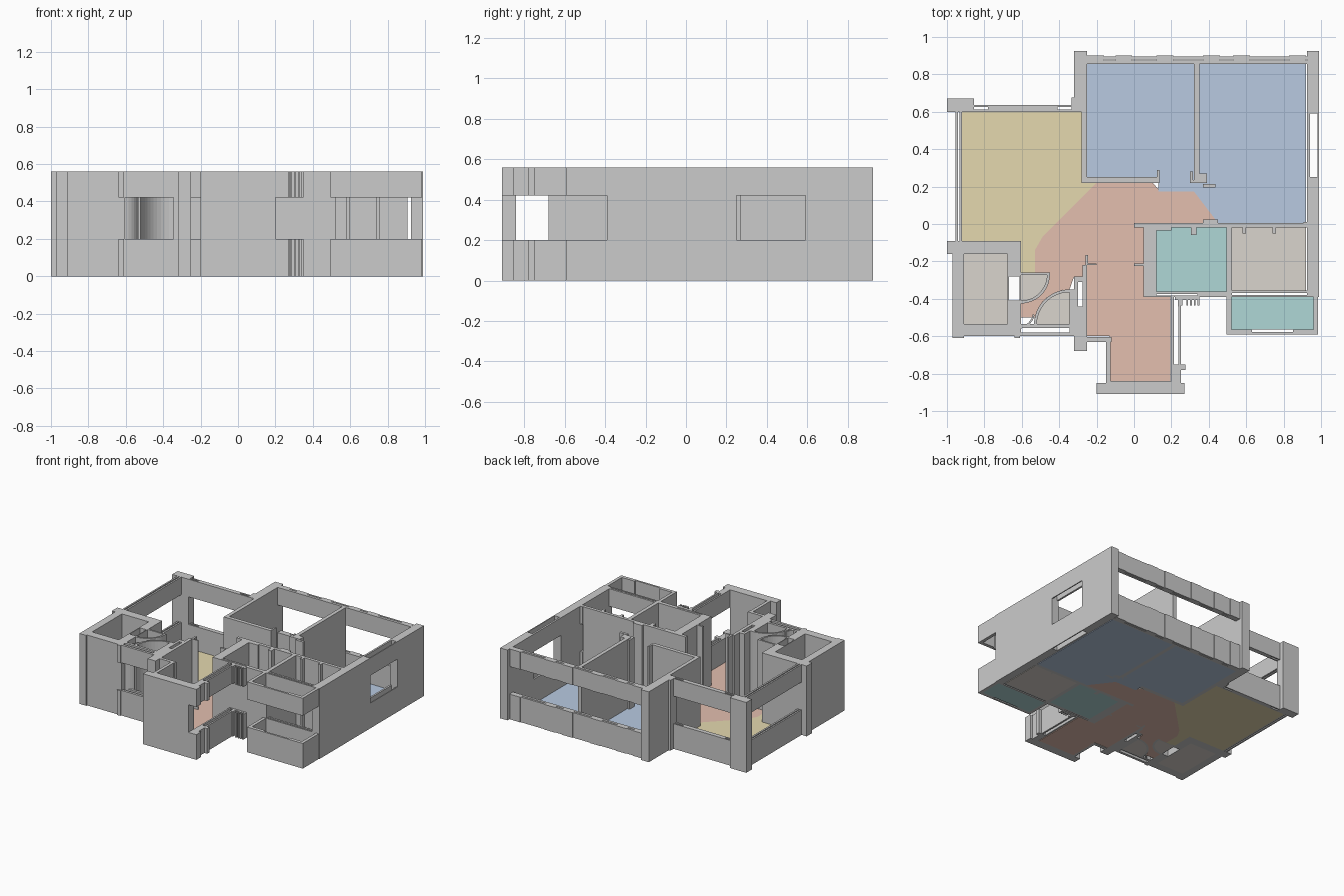
import bpy, bmesh, math

H, SILL, HEAD = 0.56, 0.20, 0.42   # wall height, window sill and window head


def finish(name, bm, colour=None):
    bmesh.ops.recalc_face_normals(bm, faces=bm.faces)
    me = bpy.data.meshes.new(name)
    bm.to_mesh(me)
    bm.free()
    ob = bpy.data.objects.new(name, me)
    bpy.context.collection.objects.link(ob)
    if colour:
        mat = bpy.data.materials.new(name + "_colour")
        mat.diffuse_color = (*colour, 1)
        me.materials.append(mat)
    return ob


def prism(bm, pts, z0, z1):
    face = bm.faces.new([bm.verts.new((x, y, z0)) for x, y in pts])
    top = bmesh.ops.extrude_face_region(bm, geom=[face])["geom"]
    bmesh.ops.translate(bm, vec=(0, 0, z1 - z0),
                        verts=[v for v in top if isinstance(v, bmesh.types.BMVert)])


def rect(x0, x1, y0, y1):
    return [(x0, y0), (x1, y0), (x1, y1), (x0, y1)]


def walls(name, plan, spans=((0, H),)):
    bm = bmesh.new()
    for r in plan:
        for z0, z1 in spans:
            prism(bm, rect(*r), z0, z1)
    return finish(name, bm)


def window_walls(name, plan):
    return walls(name, plan, ((0, SILL), (HEAD, H)))


def arc(cx, cy, r, a0, a1, n=12):
    return [(cx + r * math.cos(math.radians(a0 + (a1 - a0) * i / n)),
             cy + r * math.sin(math.radians(a0 + (a1 - a0) * i / n))) for i in range(n + 1)]


def floor(name, colour, *polys):
    bm = bmesh.new()
    for p in polys:
        prism(bm, p, 0.0, 0.01)
    finish(name, bm, colour)


# outer corner columns and solid outside walls (x0, x1, y0, y1)
walls("outer_walls", [
    (-1.0, -.855, .60, .67), (-.32, -.25, .60, .925), (-.335, -.32, .60, .675),
    (.925, .99, .59, .925), (.925, .99, -.39, .25),
    (-.20, .20, -.91, -.85), (-.145, .20, -.855, -.84),
    (.34, .525, -.39, -.36), (.05, .34, -.375, -.36), (.05, .34, -.39, -.383),
])

# service shaft room at the front left
walls("shaft_walls", [
    (-1.0, -.605, -.16, -.09), (-.97, -.91, -.61, -.16), (-.97, -.605, -.60, -.535),
    (-.675, -.605, -.28, -.16), (-.675, -.605, -.535, -.41),
    (-.675, -.668, -.41, -.28), (-.612, -.605, -.41, -.28),
])

# hollow pier beside the entry
walls("entry_pier", [
    (-.32, -.25, -.68, -.44), (-.32, -.30, -.44, -.28), (-.275, -.25, -.44, -.22),
    (-.30, -.275, -.31, -.28), (-.345, -.32, -.60, -.35), (-.26, -.20, -.22, -.21),
    (-.26, -.245, -.22, -.165),
])

# interior partitions
walls("partitions", [
    (-.28, -.25, .22, .61), (-.28, .135, .22, .25), (.122, .135, .22, .29),
    (.32, .35, .22, .86), (.30, .39, .22, .235), (.30, .315, .235, .28),
    (.35, .39, .235, .27), (.37, .435, .195, .215),
    (.0, .905, -.02, .005), (.37, .45, .005, .025), (.12, .20, -.035, -.02),
    (.305, .335, -.06, -.02), (.58, .60, -.05, -.02), (.74, .76, -.05, -.02),
    (.05, .12, -.39, -.01), (.495, .525, -.39, -.01), (.0, .05, -.225, -.21),
])

# walls pierced by long windows: sill and header only
window_walls("back_windows", [(-.25, .925, .855, .875), (-.25, .925, .88, .895)]
             + [(x, x + .09, .875, .90) for x in (-.25, -.10, .12, .37, .53, .83)])
window_walls("yellow_room_windows", [
    (-.78, -.41, .60, .635), (-.855, -.335, .60, .612), (-.855, -.335, .626, .635),
    (-.955, -.942, -.09, .60), (-.934, -.92, -.09, .60)])
window_walls("right_window", [(.925, .94, .25, .59), (.982, .99, .25, .59)])
window_walls("entry_window", [(-.61, -.345, -.555, -.535), (-.61, -.345, -.60, -.58),
                              (-.64, -.61, -.61, -.59)])
window_walls("bay_windows", [
    (-.25, -.12, -.63, -.605), (-.15, -.125, -.855, -.605),
    (.20, .213, -.91, -.39), (.237, .25, -.85, -.44), (.213, .237, -.85, -.75),
    (.20, .27, -.91, -.85), (.25, .275, -.78, -.75), (.235, .25, -.44, -.39)])
window_walls("bay_fins", [(.22, .35, -.405, -.39)]
             + [(x, x + .01, -.435, -.40) for x in (.25, .28, .30, .32, .34)])
window_walls("rear_service_windows", [(.525, .925, -.39, -.38), (.525, .925, -.37, -.355),
                                      (.905, .925, -.02, .01)])

# projecting balcony
window_walls("balcony_parapet", [(.495, .985, -.592, -.577), (.495, .63, -.577, -.565),
                                 (.85, .985, -.577, -.565),
                                 (.495, .52, -.592, -.39), (.96, .985, -.592, -.39)])

# curved door leaves with a straight jamb
bm = bmesh.new()
prism(bm, arc(-.605, -.27, .155, 0, -90) + arc(-.605, -.27, .14, -90, 0), 0, H)
prism(bm, arc(-.345, -.54, .19, 90, 180) + arc(-.345, -.54, .175, 180, 90), 0, H)
prism(bm, arc(-.62, -.47, .09, -10, -80, 6) + arc(-.62, -.47, .08, -80, -10, 6), 0, H)
prism(bm, rect(-.605, -.45, -.272, -.258), 0, H)
finish("curved_doors", bm)

# coloured floors
BLUE, YELLOW, ORANGE = (.48, .59, .755), (.78, .69, .43), (.77, .52, .43)
TEAL, STONE = (.43, .68, .67), (.70, .66, .61)
edge = [(-.20, .22), (-.49, -.07), (-.53, -.14), (-.53, -.265)]   # shared boundary
floor("bedroom_floor", BLUE, rect(-.25, .32, .25, .855),
      [(.35, .855), (.92, .855), (.92, .005), (.45, .005), (.32, .175), (.13, .175),
       (.13, .25), (.35, .25)])
floor("living_floor", YELLOW,
      [(-.92, .60), (-.28, .60), (-.28, .22)] + edge + [(-.605, -.265), (-.605, -.09), (-.92, -.09)])
floor("hall_floor", ORANGE,
      edge + [(-.45, -.265)] + arc(-.605, -.27, .155, 0, -90)[1:] + [(-.605, -.50), (-.53, -.50)]
      + arc(-.345, -.54, .19, 165, 90)
      + [(-.32, -.28), (-.25, -.28), (-.25, -.60), (-.13, -.60), (-.13, -.84), (.195, -.84),
         (.195, -.39), (.05, -.39), (.05, 0), (.45, 0), (.45, .02), (.32, .175), (.14, .175),
         (.10, .22)])
floor("wet_room_floor", TEAL, rect(.12, .495, -.36, -.02), rect(.52, .96, -.565, -.39))
floor("service_floor", STONE, rect(.525, .92, -.36, -.02), rect(-.91, -.675, -.535, -.16),
      arc(-.605, -.27, .14, 0, -90) + [(-.605, -.27)],
      arc(-.345, -.54, .175, 90, 180) + [(-.345, -.54)])
